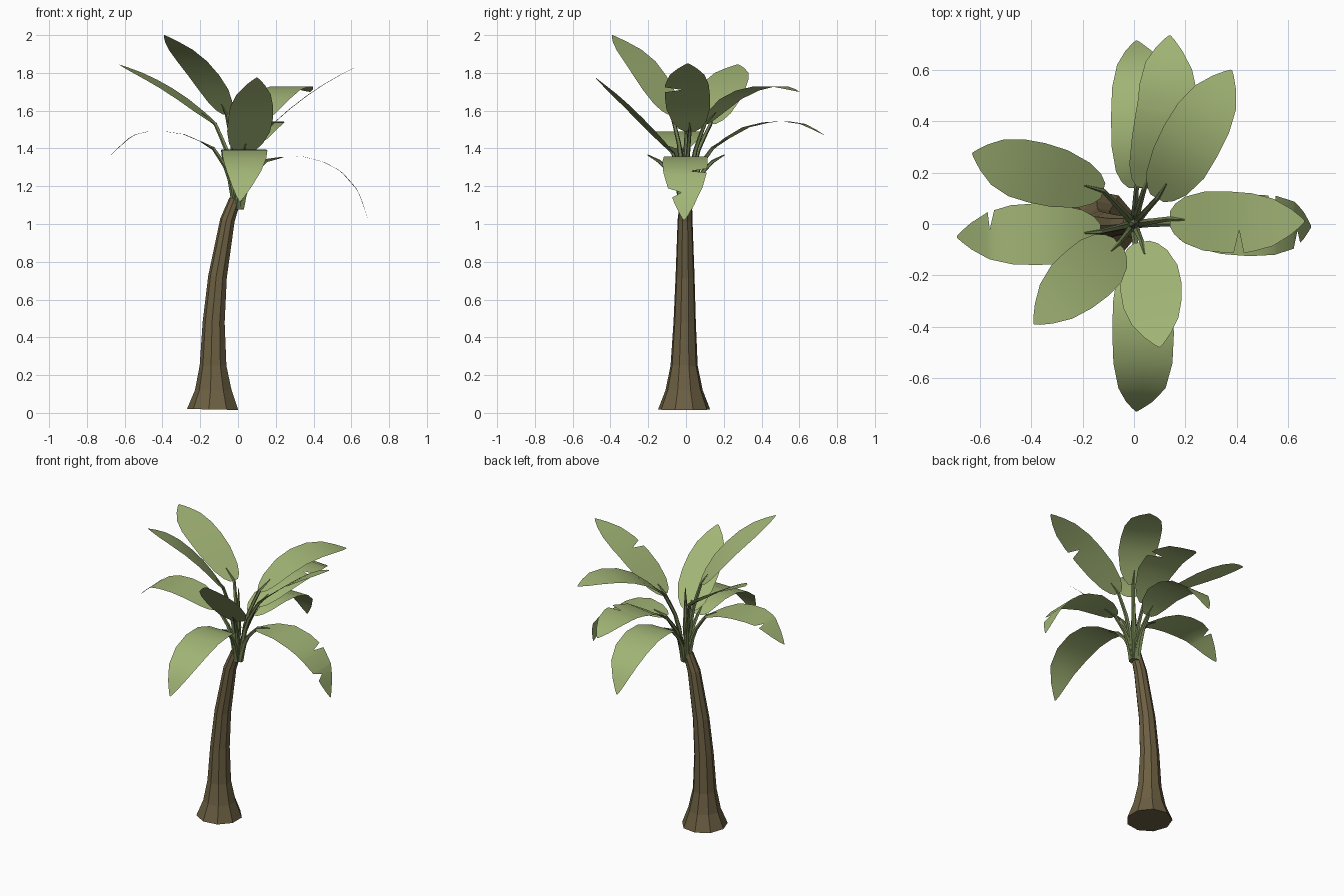
import bpy, bmesh, math
from mathutils import Vector

if "Cube" in bpy.data.objects:
    bpy.data.objects.remove(bpy.data.objects["Cube"])


def material(name, rgb):
    m = bpy.data.materials.new(name)
    m.diffuse_color = (*rgb, 1)
    m.use_nodes = True
    m.node_tree.nodes["Principled BSDF"].inputs["Base Color"].default_value = m.diffuse_color
    return m


GREEN = material("leaf_green", (0.36, 0.46, 0.18))
STEM = material("stem_green", (0.16, 0.21, 0.08))
BARK = material("bark_brown", (0.15, 0.115, 0.055))


def finish(bm, name, mat, smooth=False):
    me = bpy.data.meshes.new(name)
    for f in bm.faces:
        f.smooth = smooth
    bm.to_mesh(me)
    bm.free()
    me.materials.append(mat)
    ob = bpy.data.objects.new(name, me)
    bpy.context.collection.objects.link(ob)


def spline(pts, t):
    """Catmull-Rom point at t in 0..1."""
    p = [Vector(q) for q in pts]
    p = [2 * p[0] - p[1]] + p + [2 * p[-1] - p[-2]]
    n = len(p) - 3
    i = min(int(t * n), n - 1)
    u = t * n - i
    a, b, c, d = p[i:i + 4]
    return 0.5 * (2 * b + (c - a) * u + (2 * a - 5 * b + 4 * c - d) * u * u
                  + (3 * b - a - 3 * c + d) * u ** 3)


def tube(name, path, radii, sides, mat):
    """Faceted tube with rings square to the path, capped at both ends."""
    path = [Vector(p) for p in path]
    bm = bmesh.new()
    rings = []
    for i, (c, r) in enumerate(zip(path, radii)):
        d = (path[min(i + 1, len(path) - 1)] - path[max(i - 1, 0)]).normalized()
        u = Vector((0, 1, 0)).cross(d)
        if u.length < 0.3:
            u = Vector((1, 0, 0)).cross(d)
        u.normalize()
        v = d.cross(u)
        rings.append([bm.verts.new(c + r * (math.cos(a) * u + math.sin(a) * v))
                      for a in (math.tau * (k + 0.5) / sides for k in range(sides))])
    for a, b in zip(rings, rings[1:]):
        for k in range(sides):
            j = (k + 1) % sides
            bm.faces.new((a[k], a[j], b[j], b[k]))
    bm.faces.new(rings[0][::-1])
    bm.faces.new(rings[-1])
    bmesh.ops.recalc_face_normals(bm, faces=bm.faces)
    finish(bm, name, mat)


# half width of the blade along its length
WIDTH = [(0, .03), (.04, .06), (.12, .09), (.28, .115), (.45, .12), (.62, .115),
         (.78, .092), (.9, .052), (.97, .02), (1, .003)]


def half_width(t):
    for (a, wa), (b, wb) in zip(WIDTH, WIDTH[1:]):
        if t <= b:
            return wa + (wb - wa) * (t - a) / (b - a)
    return WIDTH[-1][1]


def leaf(name, spine, tears=()):
    """Flat bent blade with optional torn notches (t, side), plus its stem."""
    head = Vector(spine[-1]) - Vector(spine[0])
    side = head.cross(Vector((0, 0, 1))).normalized()
    ts = {t for t, _ in WIDTH}
    for t, _ in tears:
        ts |= {t - .035, t, t + .035}
    bm = bmesh.new()
    rows = []
    for t in sorted(ts):
        c = spline(spine, t)
        row = []
        for s in (-1, 0, 1):
            w = half_width(t) * (0.25 if (t, s) in tears else 1)
            row.append(bm.verts.new(c + side * s * w))
        rows.append(row)
    for a, b in zip(rows, rows[1:]):
        for k in (0, 1):
            bm.faces.new((a[k], a[k + 1], b[k + 1], b[k]))
    finish(bm, name + "_blade", GREEN, True)
    # stem rises from the crown and runs into the blade
    b = Vector(spine[0])
    ctrl = [(b.x * .1, b.y * .1, 1.08),
            (b.x * .4, b.y * .4, 1.08 + .6 * (b.z - 1.08)), b]
    path = [spline(ctrl, i / 5) for i in range(6)] + [spline(spine, .12)]
    tube(name + "_stem", path, [.02, .016, .014, .012, .011, .01, .003], 5, STEM)


# trunk: flared foot, leaning and bending to the crown
tube("trunk",
     [(-.13, -.01, .018), (-.128, -.01, .12), (-.13, -.01, .25), (-.127, -.007, .48),
      (-.107, -.005, .72), (-.055, -.005, 1.02), (-.015, 0, 1.13)],
     [.14, .10, .073, .06, .051, .04, .032], 9, BARK)

# rolled young leaf in the middle of the crown
tube("young_leaf", [(-.01, 0, 1.08), (0, 0, 1.3), (.005, 0, 1.56)], [.015, .02, .002], 6, STEM)

# leaves: points along each midrib, from blade base to tip
leaf("right_upper_leaf", [(.14, .02, 1.49), (.3, .01, 1.63), (.48, .005, 1.755), (.665, .01, 1.85)],
     [(.54, 1)])
leaf("right_lower_leaf", [(.15, 0, 1.335), (.29, 0, 1.36), (.42, -.005, 1.34), (.54, -.005, 1.28),
                          (.63, -.005, 1.18), (.69, -.01, 1.02)], [(.6, -1), (.82, 1)])
leaf("left_lower_leaf", [(-.13, -.03, 1.40), (-.27, -.04, 1.47), (-.41, -.04, 1.49),
                         (-.55, -.045, 1.47), (-.69, -.05, 1.35)], [(.77, 1)])
leaf("left_upper_leaf", [(-.12, .13, 1.53), (-.32, .185, 1.68), (-.48, .225, 1.775), (-.63, .275, 1.845)])
leaf("front_left_leaf", [(-.06, -.075, 1.58), (-.145, -.16, 1.735), (-.26, -.26, 1.88), (-.39, -.39, 2.0)])
leaf("front_upper_leaf", [(.03, -.07, 1.375), (.06, -.2, 1.51), (.075, -.33, 1.64), (.1, -.48, 1.775)])
leaf("front_lower_leaf", [(.01, -.14, 1.33), (.03, -.25, 1.385), (.035, -.39, 1.395), (.035, -.53, 1.355),
                          (.03, -.65, 1.27), (.01, -.73, 1.12)])
leaf("back_lower_leaf", [(.01, .14, 1.33), (.025, .25, 1.385), (.03, .38, 1.395), (.03, .52, 1.355),
                         (.025, .63, 1.27), (.01, .715, 1.12)])
leaf("back_middle_leaf", [(.04, .14, 1.40), (.1, .3, 1.505), (.13, .45, 1.54), (.135, .6, 1.535),
                          (.14, .735, 1.47)], [(.52, 1)])
leaf("back_right_leaf", [(.09, .1, 1.53), (.165, .22, 1.65), (.235, .35, 1.715), (.31, .48, 1.73),
                         (.38, .6, 1.70)])
